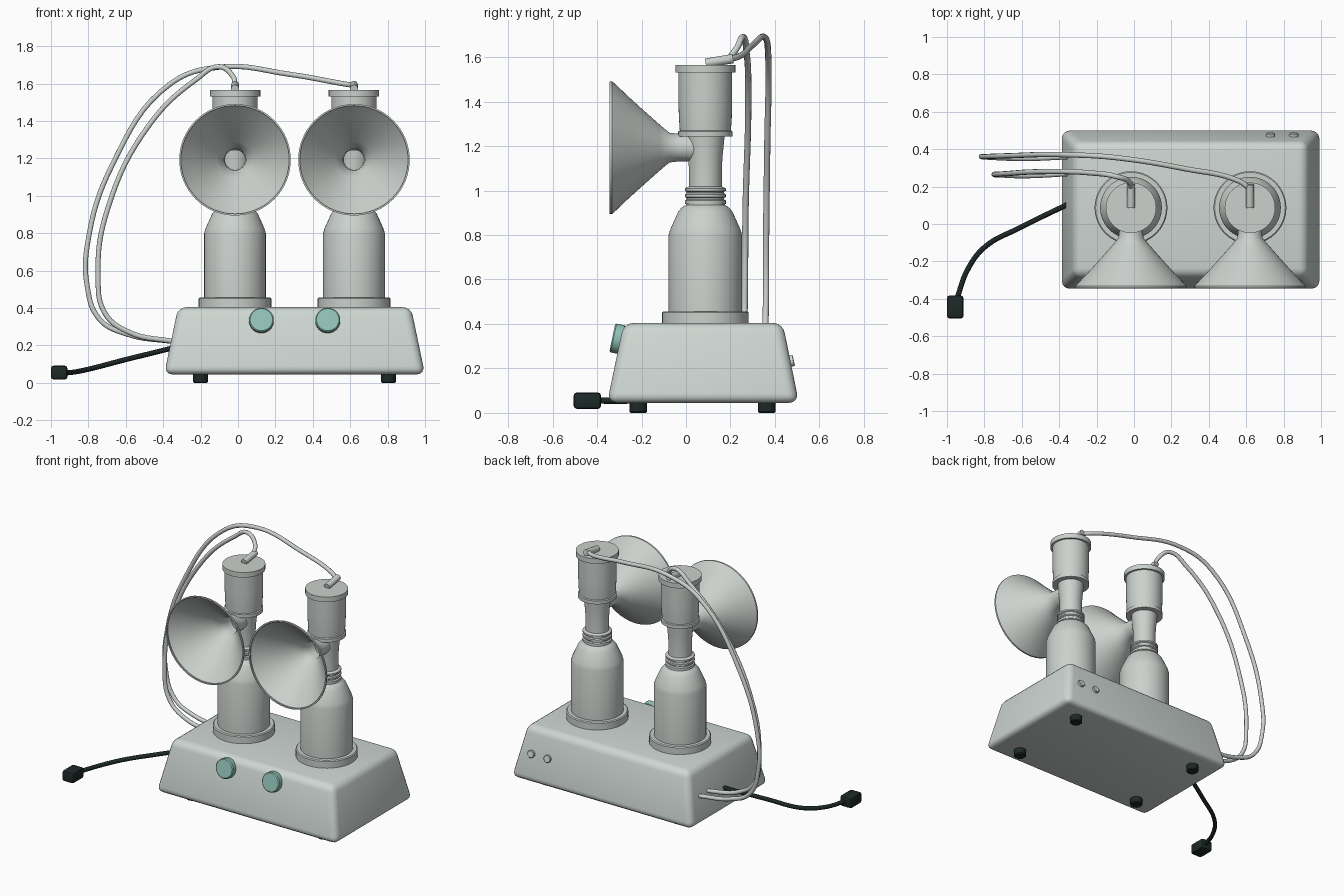
import bpy, bmesh, math
from mathutils import Vector, Matrix

if "Cube" in bpy.data.objects:
    bpy.data.objects.remove(bpy.data.objects["Cube"])


def material(name, rgb):
    m = bpy.data.materials.new(name)
    m.diffuse_color = (*rgb, 1)
    m.use_nodes = True
    m.node_tree.nodes["Principled BSDF"].inputs["Base Color"].default_value = m.diffuse_color
    return m


SHELL = material("pale_shell", (0.62, 0.68, 0.65))
CLEAR = material("pale_grey", (0.60, 0.64, 0.61))
TEAL = material("teal", (0.29, 0.55, 0.48))
BLACK = material("near_black", (0.012, 0.022, 0.02))


def finish(obj, mat, angle=35):
    obj.data.materials.append(mat)
    bpy.ops.object.select_all(action='DESELECT')
    obj.select_set(True)
    bpy.context.view_layer.objects.active = obj
    bpy.ops.object.shade_smooth_by_angle(angle=math.radians(angle))
    return obj


def from_bmesh(name, bm, mat, angle=35):
    bmesh.ops.recalc_face_normals(bm, faces=bm.faces)
    me = bpy.data.meshes.new(name)
    bm.to_mesh(me)
    bm.free()
    obj = bpy.data.objects.new(name, me)
    bpy.context.collection.objects.link(obj)
    return finish(obj, mat, angle)


def lathe(name, profile, mat, matrix, closed=False, steps=64):
    """Spin (radius, height) points about local z, then place by matrix."""
    bm = bmesh.new()
    pts = [bm.verts.new((r, 0, h)) for r, h in profile]
    edges = [bm.edges.new(p) for p in zip(pts, pts[1:])]
    if closed:
        edges.append(bm.edges.new((pts[-1], pts[0])))
    bmesh.ops.spin(bm, geom=pts + edges, axis=(0, 0, 1), cent=(0, 0, 0),
                   angle=math.tau, steps=steps)
    bmesh.ops.remove_doubles(bm, verts=bm.verts, dist=1e-5)
    bm.transform(matrix)
    return from_bmesh(name, bm, mat)


def disc(name, radius, depth, mat, matrix, bevel=0.006):
    h = depth / 2
    prof = [(0, -h), (radius - bevel, -h), (radius, -h + bevel),
            (radius, h - bevel), (radius - bevel, h), (0, h)]
    return lathe(name, prof, mat, matrix, steps=40)


def tapered_box(name, bottom, top, z0, z1, bevel, segments, mat):
    """Box between two (x0, x1, y0, y1) rectangles with rounded edges."""
    bm = bmesh.new()
    rings = []
    for (x0, x1, y0, y1), z in ((bottom, z0), (top, z1)):
        rings.append([bm.verts.new((x, y, z)) for x, y in
                      ((x0, y0), (x1, y0), (x1, y1), (x0, y1))])
    for ring in rings:
        bm.faces.new(ring)
    for i in range(4):
        j = (i + 1) % 4
        bm.faces.new((rings[0][i], rings[0][j], rings[1][j], rings[1][i]))
    bmesh.ops.recalc_face_normals(bm, faces=bm.faces)
    bmesh.ops.bevel(bm, geom=bm.edges[:], offset=bevel, segments=segments,
                    profile=0.5, affect='EDGES')
    return from_bmesh(name, bm, mat, 40)


def tube(name, points, radius, mat):
    cu = bpy.data.curves.new(name, 'CURVE')
    cu.dimensions = '3D'
    cu.bevel_depth = radius
    cu.bevel_resolution = 3
    cu.resolution_u = 8
    cu.use_fill_caps = True
    sp = cu.splines.new('BEZIER')
    sp.bezier_points.add(len(points) - 1)
    for bp, p in zip(sp.bezier_points, points):
        bp.co = p
        bp.handle_left_type = bp.handle_right_type = 'AUTO'
    obj = bpy.data.objects.new(name, cu)
    bpy.context.collection.objects.link(obj)
    bpy.ops.object.select_all(action='DESELECT')
    obj.select_set(True)
    bpy.context.view_layer.objects.active = obj
    bpy.ops.object.convert(target='MESH')
    return finish(bpy.context.view_layer.objects.active, mat, 50)


T = Matrix.Translation

# Motor housing
tapered_box("housing", (-0.395, 1.0, -0.355, 0.508), (-0.32, 0.925, -0.28, 0.435),
            0.045, 0.405, 0.045, 4, SHELL)

# Feet
for x in (-0.20, 0.805):
    for y in (-0.215, 0.363):
        disc("foot", 0.04, 0.06, BLACK, T((x, y, 0.03)))

# Front knobs, tilted to lie on the sloping face
tilt = math.atan2(0.075, 0.36)
for x in (0.125, 0.48):
    disc("knob", 0.066, 0.05, TEAL,
         T((x, -0.307, 0.333)) @ Matrix.Rotation(math.pi / 2 - tilt, 4, 'X'))

# Rear sockets
for x in (0.73, 0.855):
    disc("rear_socket", 0.025, 0.035, SHELL,
         T((x, 0.468, 0.232)) @ Matrix.Rotation(math.pi / 2 + tilt, 4, 'X'), 0.003)

# Two bottle assemblies
CY = 0.087
bottle = [(0, 0.44), (0.165, 0.44), (0.165, 0.80), (0.158, 0.825), (0.122, 0.905),
          (0.105, 0.925), (0.088, 0.935), (0.088, 0.945), (0, 0.945)]
throat = [(0, 0.94), (0.092, 0.94), (0.092, 0.955), (0.084, 0.96), (0.084, 0.966),
          (0.092, 0.971), (0.092, 0.983), (0.084, 0.988), (0.084, 0.994),
          (0.092, 0.999), (0.092, 1.01), (0.074, 1.018), (0.074, 1.10),
          (0.078, 1.16), (0.087, 1.25), (0, 1.25)]
chamber = [(0, 1.243), (0.122, 1.243), (0.122, 1.266), (0.115, 1.27), (0.119, 1.33),
           (0.121, 1.40), (0.121, 1.53), (0.135, 1.53), (0.135, 1.565), (0, 1.565)]
# Thin flared cup: outer wall back to front, then inner wall front to back
outer = [(0.062, 0.05), (0.062, -0.03), (0.067, -0.075), (0.105, -0.12),
         (0.145, -0.165), (0.185, -0.21), (0.235, -0.265), (0.283, -0.315),
         (0.298, -0.332), (0.298, -0.343)]
inner = [(0.289, -0.343)] + [(r - 0.008, y) for r, y in outer[-2::-1]]

for x in (-0.016, 0.62):
    at = T((x, CY, 0))
    disc("bottle_holder", 0.195, 0.06, CLEAR, T((x, CY, 0.427)))
    lathe("bottle", bottle, CLEAR, at)
    lathe("threaded_throat", throat, CLEAR, at)
    lathe("pump_chamber", chamber, CLEAR, at)
    lathe("flared_cup", outer + inner, CLEAR,
          T((x, 0, 1.193)) @ Matrix.Rotation(-math.pi / 2, 4, 'X'), closed=True)
    # Outlet spout lying on the cap
    bm = bmesh.new()
    bmesh.ops.create_cone(bm, cap_ends=True, segments=20, radius1=0.021,
                          radius2=0.021, depth=0.125)
    aim = Vector((0, 0.12, 0.02)).to_track_quat('Z', 'Y').to_matrix().to_4x4()
    bm.transform(T((x, 0.15, 1.583)) @ aim)
    from_bmesh("outlet_spout", bm, CLEAR)

# Air hoses from the spouts round to the left side of the housing
tube("left_hose", [(-0.016, 0.19, 1.59), (-0.025, 0.225, 1.635), (-0.10, 0.255, 1.69),
                   (-0.22, 0.272, 1.625), (-0.47, 0.28, 1.385), (-0.70, 0.268, 0.92),
                   (-0.748, 0.265, 0.58), (-0.71, 0.262, 0.37),
                   (-0.58, 0.258, 0.27), (-0.34, 0.27, 0.22)], 0.014, CLEAR)
tube("right_hose", [(0.62, 0.19, 1.59), (0.56, 0.23, 1.60), (0.275, 0.295, 1.65),
                    (-0.10, 0.355, 1.688), (-0.36, 0.37, 1.60), (-0.67, 0.365, 1.17),
                    (-0.805, 0.36, 0.74), (-0.808, 0.36, 0.53),
                    (-0.74, 0.355, 0.34), (-0.59, 0.35, 0.26),
                    (-0.34, 0.36, 0.22)], 0.014, CLEAR)

# Power cord and plug
tube("power_cord", [(-0.355, 0.105, 0.185), (-0.61, -0.02, 0.122), (-0.80, -0.125, 0.073),
                    (-0.89, -0.245, 0.056), (-0.95, -0.41, 0.055)], 0.014, BLACK)
tapered_box("plug", (-1.0, -0.912, -0.505, -0.382), (-1.0, -0.912, -0.505, -0.382),
            0.018, 0.092, 0.014, 2, BLACK)
